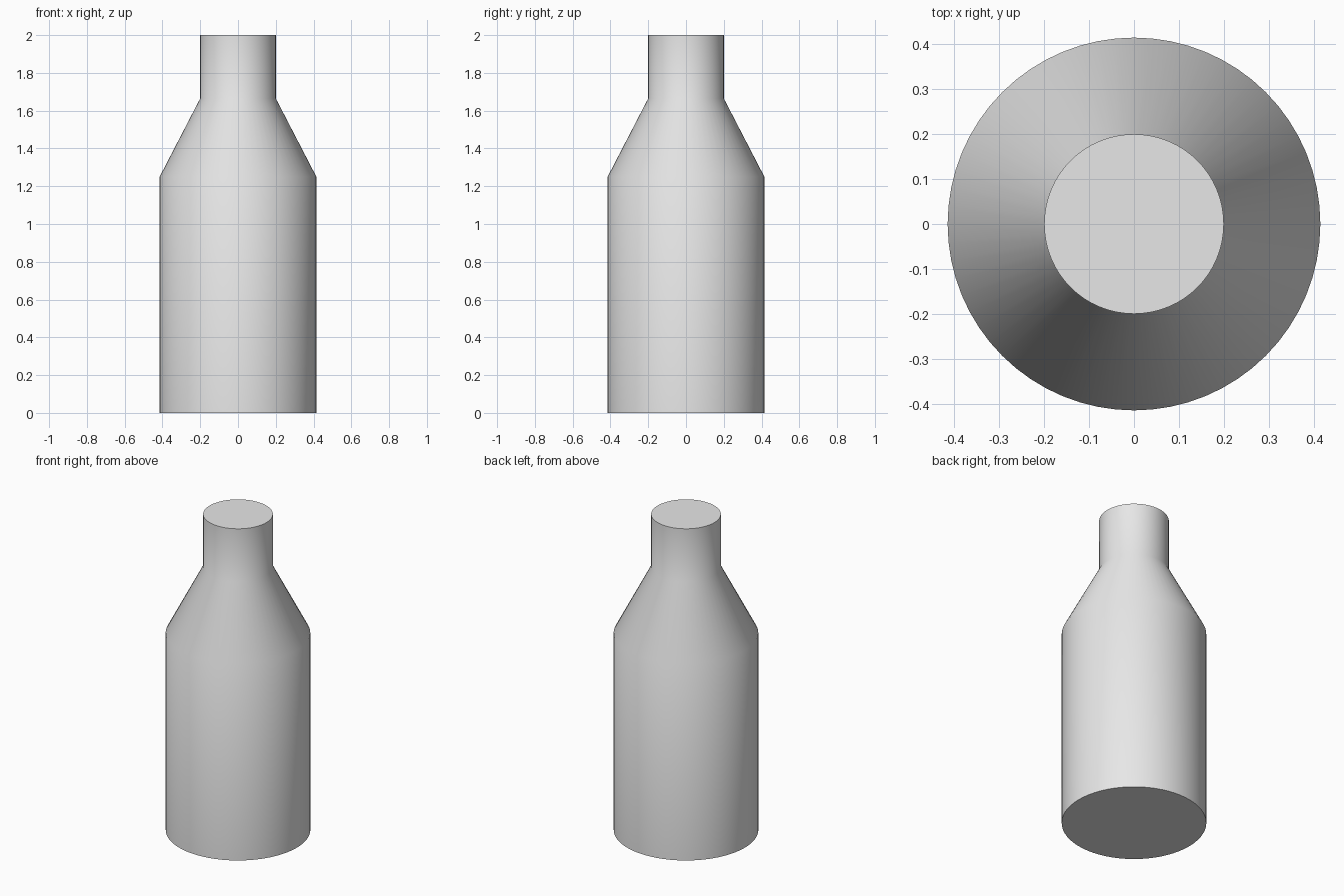
import bpy
import bmesh
import math

cube = bpy.data.objects.get("Cube")
if cube:
    bpy.data.objects.remove(cube, do_unlink=True)

SEGMENTS = 64

# Plain grey material
grey = bpy.data.materials.new("light_grey")
grey.use_nodes = True
colour = (0.8, 0.8, 0.8, 1.0)
grey.diffuse_color = colour
grey.node_tree.nodes["Principled BSDF"].inputs["Base Color"].default_value = colour

# Bottle outline as (radius, height): body, sloping shoulder, neck
profile = [(0.415, 0.0), (0.415, 1.25), (0.2, 1.665), (0.2, 2.0)]

bm = bmesh.new()
rings = []
for radius, height in profile:
    ring = []
    for i in range(SEGMENTS):
        a = math.tau * i / SEGMENTS
        ring.append(bm.verts.new((radius * math.cos(a), radius * math.sin(a), height)))
    rings.append(ring)

# Side walls
for low, high in zip(rings, rings[1:]):
    for i in range(SEGMENTS):
        j = (i + 1) % SEGMENTS
        bm.faces.new((low[i], low[j], high[j], high[i]))

# Flat base and closed top
bm.faces.new(list(reversed(rings[0])))
bm.faces.new(rings[-1])

mesh = bpy.data.meshes.new("bottle")
bm.to_mesh(mesh)
bm.free()
mesh.materials.append(grey)
bottle = bpy.data.objects.new("bottle", mesh)
bpy.context.collection.objects.link(bottle)

# Smooth walls and shoulder, crisp rims
bpy.ops.object.select_all(action="DESELECT")
bottle.select_set(True)
bpy.context.view_layer.objects.active = bottle
bpy.ops.object.shade_smooth_by_angle(angle=math.radians(30))
